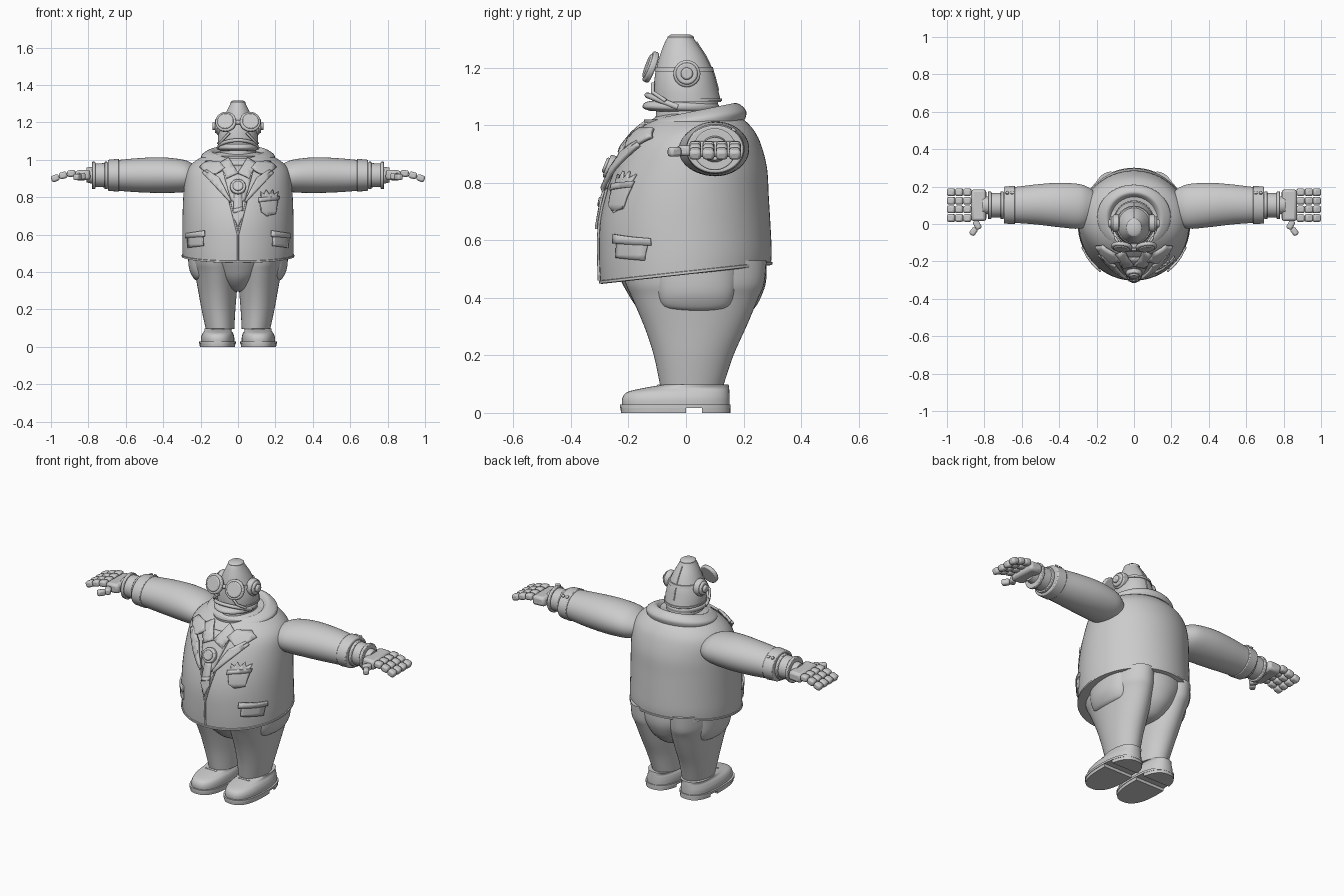
import bpy, bmesh, math
from mathutils import Vector, Matrix

if "Cube" in bpy.data.objects:
    bpy.data.objects.remove(bpy.data.objects["Cube"])

grey = bpy.data.materials.new("plain_grey")
grey.use_nodes = True
COL = (0.6, 0.6, 0.6, 1)
grey.diffuse_color = COL
grey.node_tree.nodes["Principled BSDF"].inputs["Base Color"].default_value = COL


def finish(name, bm, mirror=False, bevel=0, thick=0, angle=40):
    bmesh.ops.recalc_face_normals(bm, faces=bm.faces)
    me = bpy.data.meshes.new(name)
    bm.to_mesh(me)
    bm.free()
    ob = bpy.data.objects.new(name, me)
    bpy.context.collection.objects.link(ob)
    me.materials.append(grey)
    if thick:
        m = ob.modifiers.new("thickness", 'SOLIDIFY')
        m.thickness, m.offset = thick, 0
    if bevel:
        m = ob.modifiers.new("bevel", 'BEVEL')
        m.width, m.segments = bevel, 2
    if mirror:
        ob.modifiers.new("mirror", 'MIRROR').use_clip = False
    bpy.ops.object.select_all(action='DESELECT')
    ob.select_set(True)
    bpy.context.view_layer.objects.active = ob
    bpy.ops.object.shade_smooth_by_angle(angle=math.radians(angle))
    return ob


def refine(secs, steps=4):
    """Catmull-Rom through the cross-sections."""
    out = []
    for i in range(len(secs) - 1):
        p = [Vector(secs[max(0, min(len(secs) - 1, i + k))]) for k in (-1, 0, 1, 2)]
        for s in range(steps):
            t = s / steps
            out.append((p[1] * 2 + (p[2] - p[0]) * t + (p[0] * 2 - p[1] * 5 + p[2] * 4 - p[3]) * t * t
                        + (p[1] * 3 - p[0] - p[2] * 3 + p[3]) * t ** 3) / 2)
    return out + [Vector(secs[-1])]


def loft(name, secs, axis='z', smooth=True, power=2, clip=None, tilts=None, n=48, **kw):
    """Sections are (position on axis, min a, max a, min b, max b)."""
    bm = bmesh.new()
    rings = []
    tilts = tilts or [0] * len(secs)
    full = [tuple(s) + (t,) for s, t in zip(secs, tilts)]
    for h, a0, a1, b0, b1, t in (refine(full) if smooth else full):
        ring = []
        for i in range(n):
            c, s = math.cos(math.tau * i / n), math.sin(math.tau * i / n)
            a = (a0 + a1) / 2 + (a1 - a0) / 2 * math.copysign(abs(c) ** (2 / power), c)
            b = (b0 + b1) / 2 + (b1 - b0) / 2 * math.copysign(abs(s) ** (2 / power), s)
            ring.append(bm.verts.new((a, b, h + t * b) if axis == 'z' else (h, a, b)))
        rings.append(ring)
    for r, q in zip(rings, rings[1:]):
        for i in range(n):
            bm.faces.new((r[i], r[(i + 1) % n], q[(i + 1) % n], q[i]))
    bm.faces.new(rings[0])
    bm.faces.new(rings[-1])
    if clip:
        cut = bmesh.ops.bisect_plane(bm, geom=bm.verts[:] + bm.edges[:] + bm.faces[:], plane_co=(0, clip[0], 0),
                                     plane_no=(0, clip[1], 0), clear_outer=True)
        bmesh.ops.holes_fill(bm, edges=[e for e in cut["geom_cut"] if isinstance(e, bmesh.types.BMEdge)])
    return finish(name, bm, **kw)


def block(name, centre, size, rot=0, axis='Y', bevel=0.01, mirror=True):
    bm = bmesh.new()
    bmesh.ops.create_cube(bm, size=1, matrix=Matrix.Translation(centre) @ Matrix.Rotation(rot, 4, axis)
                          @ Matrix.Diagonal((*size, 1)))
    return finish(name, bm, mirror=mirror, bevel=bevel)


def disc(name, centre, normal, r, depth, mirror=True, bevel=0.006):
    bm = bmesh.new()
    q = Vector(normal).to_track_quat('Z', 'Y').to_matrix().to_4x4()
    bmesh.ops.create_cone(bm, cap_ends=True, segments=32, radius1=r, radius2=r, depth=depth,
                          matrix=Matrix.Translation(centre) @ q)
    return finish(name, bm, mirror=mirror, bevel=bevel)


def tube(name, pts, r, mirror=False, closed=False):
    cu = bpy.data.curves.new(name, 'CURVE')
    cu.dimensions, cu.bevel_depth, cu.bevel_resolution, cu.use_fill_caps = '3D', r, 2, True
    sp = cu.splines.new('POLY')
    sp.points.add(len(pts) - 1)
    for p, co in zip(sp.points, pts):
        p.co = (*co, 1)
    sp.use_cyclic_u = closed
    cu.materials.append(grey)
    ob = bpy.data.objects.new(name, cu)
    bpy.context.collection.objects.link(ob)
    if mirror:
        ob.modifiers.new("mirror", 'MIRROR')
    return ob


# Jacket body: hem tips down at the front
JACKET = [(0.49, -.296, .296, -.298, .296), (0.55, -.298, .298, -.302, .298), (0.65, -.297, .297, -.300, .294),
          (0.75, -.295, .295, -.282, .288), (0.85, -.289, .289, -.248, .282), (0.93, -.277, .277, -.205, .262),
          (0.98, -.245, .245, -.165, .238), (1.02, -.185, .185, -.12, .20), (1.04, -.12, .12, -.08, .15)]
loft("jacket", JACKET, tilts=[.11, .05] + [0] * 7, n=64)
loft("jacket_hem", [(.481, -.29, .29, -.292, .29), (.483, -.301, .301, -.303, .301), (.492, -.301, .301, -.303, .301),
                    (.495, -.29, .29, -.292, .29)], smooth=False, tilts=[.11] * 4, n=64)


def front(x, z):
    """Depth of the jacket's front at a point."""
    z = max(JACKET[0][0], min(JACKET[-1][0], z))
    for p, q in zip(JACKET, JACKET[1:]):
        if z <= q[0]:
            s = Vector(p).lerp(Vector(q), (z - p[0]) / (q[0] - p[0]))
            break
    return (s[3] + s[4]) / 2 - (s[4] - s[3]) / 2 * math.sqrt(max(0, 1 - (x / s[2]) ** 2))


def patch(name, outline, lift=.006, thick=.009, mirror=False):
    """Flat outline in x, z laid over the jacket's front."""
    bm = bmesh.new()
    bm.faces.new([bm.verts.new((x, 0, z)) for x, z in outline])
    for k in range(-12, 45):
        for no, co in (((1, 0, 0), (k * .025, 0, 0)), ((0, 0, 1), (0, 0, k * .025))):
            bmesh.ops.bisect_plane(bm, geom=bm.verts[:] + bm.edges[:] + bm.faces[:], plane_co=co, plane_no=no)
    for v in bm.verts:
        v.co.y = front(v.co.x, v.co.z) - lift
    return finish(name, bm, mirror=mirror, thick=thick)


# Jacket front details
patch("hip_pocket", [(.185, .54), (.265, .53), (.272, .60), (.19, .615)], .006, mirror=True)
patch("hip_pocket_flap", [(.178, .59), (.278, .582), (.277, .607), (.18, .622)], .012, mirror=True)
patch("breast_pocket", [(.125, .72), (.155, .70), (.20, .71), (.215, .80), (.115, .79)])
patch("breast_pocket_band", [(.112, .775), (.217, .785), (.22, .805), (.11, .797)], .012)
patch("handkerchief", [(.125, .79), (.12, .83), (.14, .815), (.15, .84), (.165, .815), (.185, .84), (.19, .815),
                       (.215, .83), (.205, .79)], .005)
patch("lapel", [(.19, .93), (.165, .945), (.10, .905), (.035, .78), (.045, .775)], .022, .014, mirror=True)
patch("upper_lapel", [(.205, .96), (.15, .915), (.12, .925), (.07, .955), (.10, .99), (.17, .99)], .022, .014, mirror=True)
patch("shirt_front", [(-.09, .97), (-.04, .79), (0, .75), (.04, .79), (.09, .97)], .008)
patch("shirt_collar", [(.0, .93), (.06, .90), (.10, .98), (.05, 1.01)], .018, .012, mirror=True)
patch("tie", [(-.02, .82), (-.028, .70), (0, .64), (.028, .70), (.02, .82)], .012)
patch("tie_stripe", [(-.025, .735), (-.025, .715), (.025, .73), (.025, .75)], .017)
tube("front_edge", [(.045 * max(0, (z - .6) / .18), front(0, z) - .004, z) for z in (.46, .52, .6, .66, .72, .78)],
     .005, mirror=True)
disc("tie_knot", (0, -.262, .855), (0, -1, .4), .042, .03, mirror=False)
disc("tie_knot_stone", (0, -.275, .86), (0, -1, .4), .028, .02, mirror=False)

# Neck and turned-down collar
loft("neck", [(.98, -.10, .10, -.11, .12), (1.09, -.095, .095, -.10, .11)], smooth=False)
loft("jacket_collar", [(1.0, -.195, .195, -.13, .205), (1.02, -.195, .195, -.135, .21), (1.037, -.17, .17, -.125, .19),
                       (1.044, -.145, .145, -.11, .165), (1.03, -.125, .125, -.10, .145)],
     tilts=[.1, .13, .18, .2, .15])
loft("shirt_band", [(1.012, -.12, .12, -.145, .13), (1.024, -.122, .122, -.147, .13)], smooth=False, tilts=[.03] * 2)

# Head
loft("head", [(1.082, -.108, .108, -.112, .122), (1.13, -.106, .106, -.112, .11), (1.18, -.094, .094, -.107, .096),
              (1.24, -.07, .07, -.092, .068), (1.29, -.046, .046, -.073, .035), (1.308, -.038, .038, -.062, .025)])
loft("head_cap", [(1.302, -.041, .041, -.065, .028), (1.308, -.041, .041, -.065, .028), (1.316, -.03, .03, -.052, .015)],
     smooth=False)
loft("jaw", [(1.045, -.085, .085, -.125, .09), (1.055, -.106, .106, -.15, .11), (1.072, -.108, .108, -.145, .115),
             (1.08, -.095, .095, -.125, .11)], tilts=[-.04] * 4)
loft("goggle_strap", [(1.187, -.098, .098, -.109, .098), (1.203, -.093, .093, -.105, .093)], smooth=False)
loft("head_rim", [(1.084, -.112, .112, -.116, .126), (1.094, -.112, .112, -.116, .125)], smooth=False)
tube("upper_lip", [(.105 * math.sin(a), -.02 - .115 * math.cos(a), 1.06 + .045 * math.cos(a))
                   for a in [k * .2 - 1.5 for k in range(16)]], .01)
tube("snout_ridge", [(.045, -.115, 1.145), (.075, -.115, 1.115), (.102, -.07, 1.085)], .007, mirror=True)
tube("back_seam", [(0, .112, 1.12), (0, .096, 1.18), (0, .068, 1.24), (0, .035, 1.29)], .004)

# Goggles and ear discs
disc("goggle_rim", (.065, -.122, 1.203), (.12, -1, .38), .056, .022)
disc("goggle_lens", (.067, -.129, 1.206), (.12, -1, .38), .044, .018)
disc("goggle_bridge", (0, -.118, 1.2), (1, 0, 0), .012, .05, mirror=False, bevel=.003)
for nm, x, r in (("ear_base", .095, .047), ("ear_disc", .112, .038), ("ear_hub", .125, .021)):
    disc(nm, (x, .003, 1.18), (1, 0, 0), r, .034 if nm == "ear_base" else .024)

# Sleeves and wrists
loft("sleeve", [(.20, .03, .16, .86, .95), (.235, 0, .19, .84, .975), (.29, -.025, .213, .827, 1.0),
                (.40, -.017, .22, .823, 1.013), (.52, -.003, .212, .826, 1.01), (.635, .006, .198, .834, 1.0),
                (.685, .008, .195, .838, .996)], axis='x', mirror=True)
loft("cuff", [(.635, 0, .204, .83, 1.006), (.695, .002, .2, .834, 1.0)], axis='x', smooth=False, mirror=True, bevel=.005)
loft("wrist", [(.68, .035, .168, .852, .984), (.765, .035, .165, .855, .98), (.765, .05, .15, .868, .966),
               (.81, .055, .145, .88, .958)], axis='x', smooth=False, mirror=True)
for nm, x in (("wrist_ring_inner", .705), ("wrist_ring_outer", .772)):
    loft(nm, [(x - .009, .026, .174, .844, .99), (x + .009, .026, .174, .844, .99)], axis='x', smooth=False,
         mirror=True, bevel=.004)
for k in range(2):
    disc("cuff_button", (.652 + .026 * k, .165, .983), (0, .65, .75), .009, .014, bevel=.002)

# Hands
block("palm", (.83, .1, .918), (.08, .17, .055), .05, bevel=.015)
for i in range(4):
    y = .032 + .046 * i
    for x, z, length, rot in ((.891, .927, .044, .1), (.935, .917, .044, .28), (.977, .902, .044, .38)):
        block("finger_joint", (x, y, z), (length, .041, .036), rot, bevel=.011)
block("thumb_base", (.838, -.005, .912), (.034, .05, .036), -.5, 'Z')
block("thumb_tip", (.858, -.04, .908), (.032, .045, .034), .6, 'Z')

# Trousers
loft("seat", [(.295, -.03, .03, -.03, .08), (.31, -.075, .075, -.10, .17), (.36, -.13, .13, -.165, .235),
              (.42, -.18, .18, -.205, .268), (.47, -.22, .22, -.23, .28), (.53, -.24, .24, -.24, .28)])
loft("trouser_leg", [(.095, .02, .172, -.09, .13), (.2, .014, .195, -.112, .165), (.3, .006, .213, -.145, .21),
                     (.4, 0, .232, -.188, .252), (.45, 0, .245, -.21, .272), (.53, 0, .25, -.23, .28)], mirror=True)
loft("side_pocket", [(.355, .16, .222, -.03, .11), (.37, .15, .24, -.08, .15), (.42, .14, .262, -.10, .17),
                     (.5, .13, .268, -.11, .18)], mirror=True)

# Shoes
loft("shoe", [(.022, .02, .198, -.222, .152), (.05, .02, .198, -.222, .152), (.072, .026, .19, -.205, .151),
              (.086, .035, .18, -.15, .15), (.099, .03, .18, -.075, .148)], power=2.4, mirror=True)
loft("shoe_welt", [(.017, .012, .208, -.23, .155), (.029, .012, .208, -.23, .155)], smooth=False, power=2.5, mirror=True)
for nm, clip in (("sole", (0, 1)), ("heel", (.055, -1))):
    loft(nm, [(0, .016, .204, -.226, .154), (.019, .014, .206, -.228, .154)], smooth=False, power=2.5, clip=clip,
         mirror=True)
for k in range(3):
    block("lace", (.106, -.095 + .035 * k, .093 + .003 * k), (.07, .012, .012), bevel=.004)
